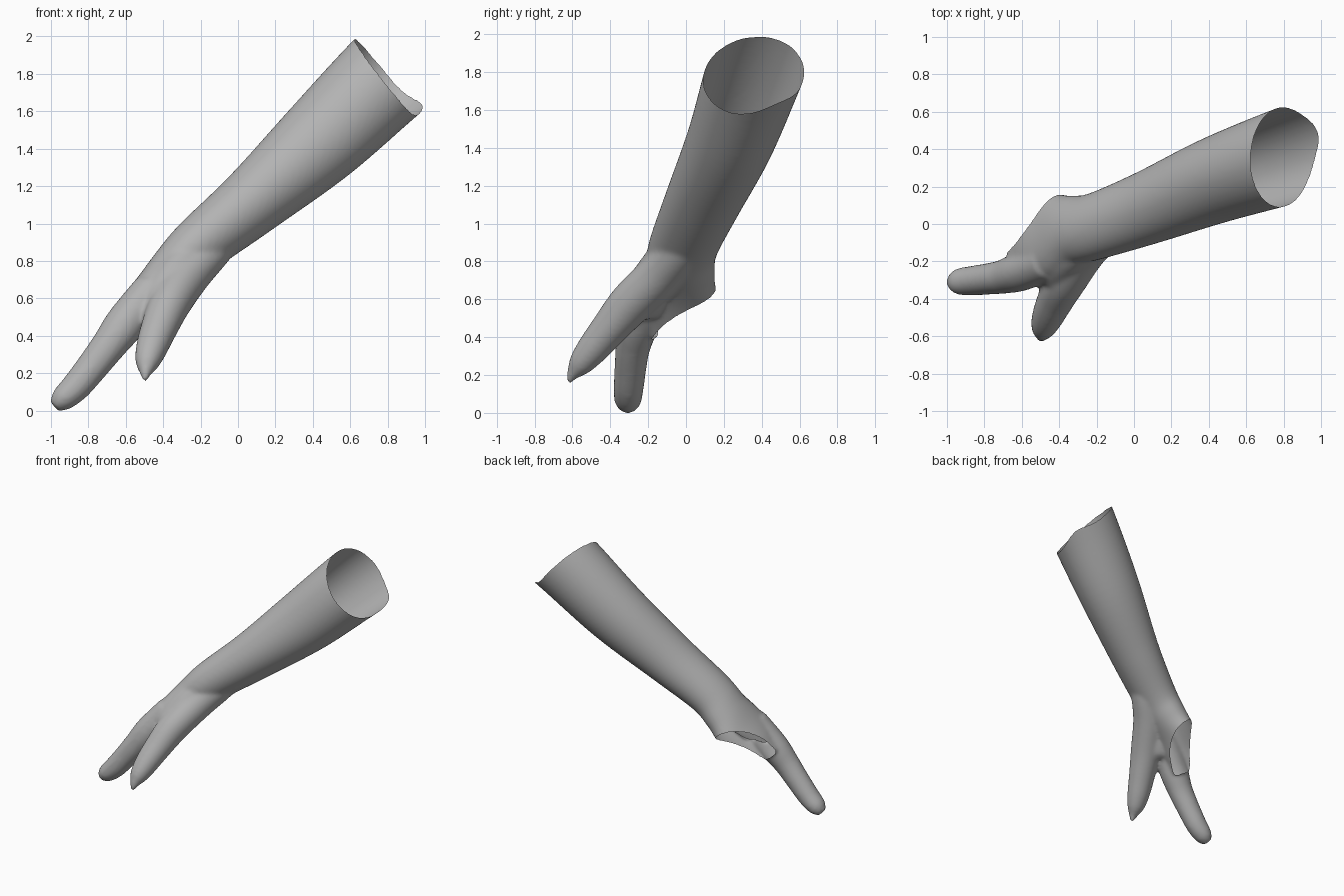
import bpy, bmesh, math
from mathutils import Vector

if "Cube" in bpy.data.objects:
    bpy.data.objects.remove(bpy.data.objects["Cube"], do_unlink=True)

# Single plain grey
skin = bpy.data.materials.new("plain grey")
skin.use_nodes = True
skin.diffuse_color = (0.45, 0.45, 0.45, 1)
skin.node_tree.nodes["Principled BSDF"].inputs["Base Color"].default_value = (0.45, 0.45, 0.45, 1)

WIDE = Vector((0.03, 0.97, -0.24))   # across the knuckles
SIDES = 40

# Sections: x, y, z, half width, half thickness
ARM = [(1.06, 0.445, 2.02, 0.26, 0.28), (0.79, 0.355, 1.78, 0.255, 0.265),
       (0.44, 0.235, 1.44, 0.23, 0.237), (0.08, 0.09, 1.12, 0.2, 0.184),
       (-0.2, -0.01, 0.89, 0.182, 0.154), (-0.33, -0.035, 0.76, 0.19, 0.137),
       (-0.44, -0.06, 0.64, 0.23, 0.117), (-0.54, -0.08, 0.52, 0.23, 0.107),
       (-0.62, -0.13, 0.42, 0.19, 0.09)]
INDEX = [(-0.46, -0.19, 0.65, 0.11, 0.10), (-0.6, -0.25, 0.47, 0.107, 0.107),
         (-0.69, -0.28, 0.35, 0.092, 0.094), (-0.775, -0.293, 0.24, 0.084, 0.086),
         (-0.865, -0.303, 0.13, 0.079, 0.079), (-0.94, -0.308, 0.06, 0.069, 0.065),
         (-0.982, -0.311, 0.022, 0.037, 0.034)]
THUMB = [(0.02, 0.08, 1.05, 0.08, 0.08), (-0.12, -0.01, 0.89, 0.11, 0.11),
         (-0.255, -0.13, 0.74, 0.118, 0.118), (-0.36, -0.29, 0.58, 0.115, 0.112),
         (-0.422, -0.41, 0.44, 0.097, 0.098), (-0.463, -0.5, 0.33, 0.083, 0.084),
         (-0.485, -0.56, 0.255, 0.064, 0.064), (-0.494, -0.6, 0.2, 0.032, 0.032),
         (-0.5, -0.62, 0.16, 0.014, 0.014)]
WEB = [(-0.2, -0.03, 0.88, 0.12, 0.11), (-0.34, -0.15, 0.72, 0.125, 0.115),
       (-0.43, -0.24, 0.58, 0.115, 0.1), (-0.455, -0.27, 0.53, 0.07, 0.065)]


def smooth_rows(rows, steps=8):
    """Catmull-Rom through the section rows."""
    out = []
    for i in range(len(rows) - 1):
        p = [rows[max(0, min(len(rows) - 1, i + k))] for k in (-1, 0, 1, 2)]
        for s in range(steps):
            t = s / steps
            out.append([0.5 * (2 * b + (c - a) * t + (2 * a - 5 * b + 4 * c - d) * t * t
                               + (3 * b - a - 3 * c + d) * t ** 3)
                        for a, b, c, d in zip(*p)])
    return out + [list(rows[-1])]


def loft(bm, rows):
    """Closed tube of elliptical rings."""
    rows = smooth_rows(rows)
    pts = [Vector(r[:3]) for r in rows]
    rings = []
    for i, r in enumerate(rows):
        tangent = (pts[min(i + 1, len(pts) - 1)] - pts[max(i - 1, 0)]).normalized()
        u = (WIDE - tangent * WIDE.dot(tangent)).normalized()
        v = tangent.cross(u)
        rings.append([bm.verts.new(pts[i] + u * r[3] * math.cos(a) + v * r[4] * math.sin(a))
                      for a in (2 * math.pi * k / SIDES for k in range(SIDES))])
    faces = [bm.faces.new(rings[0]), bm.faces.new(rings[-1])]
    for a, b in zip(rings, rings[1:]):
        for k in range(SIDES):
            n = (k + 1) % SIDES
            faces.append(bm.faces.new((a[k], a[n], b[n], b[k])))
    bmesh.ops.recalc_face_normals(bm, faces=faces)


def open_end(bm, normal, offset, bulge, keep):
    """Remove the skin beyond a curved cut: a plane raised by bulge(point)."""
    n = Vector(normal).normalized()

    def height(p):
        return n.dot(p) - offset - bulge(p)

    # Split the edges that cross the cut, then split the faces between them
    crossing = {}
    for e in bm.edges:
        h0, h1 = (height(v.co) for v in e.verts)
        if h0 * h1 < 0:
            crossing[e] = (e.verts[0], h0 / (h0 - h1))
    rim = {bmesh.utils.edge_split(e, v, t)[1] for e, (v, t) in crossing.items()}
    for f in {f for v in rim for f in v.link_faces}:
        ends = [v for v in f.verts if v in rim]
        if len(ends) == 2:
            bmesh.utils.face_split(f, ends[0], ends[1])
    gone = []
    for f in bm.faces:
        c = f.calc_center_median()
        if height(c) > 0 and not keep(c):
            gone.append(f)
    bmesh.ops.delete(bm, geom=gone, context='FACES')


# Forearm with palm, index finger, thumb and thumb web as overlapping solids
bm = bmesh.new()
for part in (ARM, INDEX, THUMB, WEB):
    loft(bm, part)
mesh = bpy.data.meshes.new("solids")
bm.to_mesh(mesh)
bm.free()
arm = bpy.data.objects.new("forearm_and_hand", mesh)
bpy.context.collection.objects.link(arm)

# Fuse into one skin and soften the webs
rm = arm.modifiers.new("fuse", 'REMESH')
rm.mode = 'VOXEL'
rm.voxel_size = 0.013
sm = arm.modifiers.new("soften", 'SMOOTH')
sm.factor = 0.5
sm.iterations = 10
fused = bpy.data.meshes.new_from_object(
    arm.evaluated_get(bpy.context.evaluated_depsgraph_get()))
arm.modifiers.clear()
arm.data = fused
bpy.data.meshes.remove(mesh)
fused.name = "forearm_and_hand"

bm = bmesh.new()
bm.from_mesh(fused)

# Open elbow end, with a small flare at its lower back corner
elbow = Vector((0.79, 0.35, 1.78))
corner = Vector((0.21, 0.12, -0.15)).normalized()
open_end(bm, (0.78, -0.07, 0.62), 1.695,
         lambda p: 0.05 * min(1.2, max(0, (p - elbow).dot(corner) / 0.27)) ** 6,
         lambda p: False)

# Open side of the palm, saddle shaped, leaving the index finger whole
palm = Vector((-0.535, -0.02, 0.5))
chord = Vector((0.56, 0.65, 0.51)).normalized()
finger = [(Vector(r[:3]), max(r[3:])) for r in smooth_rows(INDEX)]
open_end(bm, (-0.33, 0.74, -0.58), -0.205,
         lambda p: 0.95 * min(0.35, abs((p - palm).dot(chord))) ** 2,
         lambda p: min((p - q).length - r for q, r in finger) < 0.01)
for _ in range(4):
    bmesh.ops.smooth_vert(bm, verts=[v for v in bm.verts if v.is_boundary], factor=0.4,
                          use_axis_x=True, use_axis_y=True, use_axis_z=True)

# Stand the fingertip on the ground
floor = min(v.co.z for v in bm.verts)
bmesh.ops.translate(bm, verts=bm.verts[:], vec=(0, 0, -floor))
bm.to_mesh(fused)
bm.free()

fused.materials.clear()
fused.materials.append(skin)
for o in bpy.context.selected_objects:
    o.select_set(False)
arm.select_set(True)
bpy.context.view_layer.objects.active = arm
bpy.ops.object.shade_smooth_by_angle(angle=math.radians(50))
